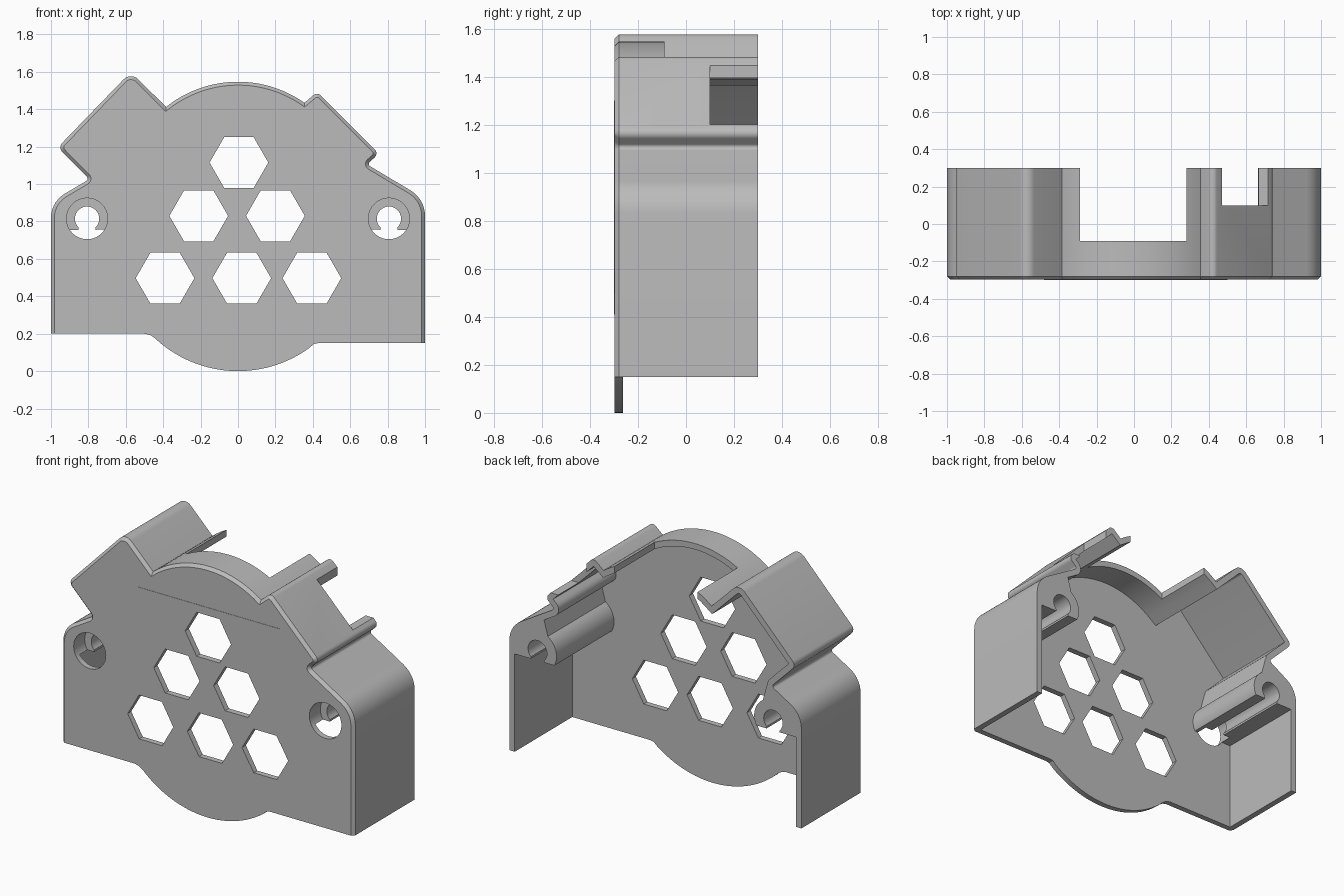
import bpy, bmesh
from math import sin, cos, pi, radians, sqrt
from mathutils import Vector

if "Cube" in bpy.data.objects:
    bpy.data.objects.remove(bpy.data.objects["Cube"])

FRONT, BEVEL_Y, PLATE_BACK, BACK = -0.298, -0.28, -0.263, 0.3
WALL, CHAMFER = 0.037, 0.018

grey = bpy.data.materials.new("plain grey")
grey.use_nodes = True
grey.diffuse_color = (0.5, 0.5, 0.5, 1)
grey.node_tree.nodes["Principled BSDF"].inputs["Base Color"].default_value = (0.5, 0.5, 0.5, 1)


def loft(name, rings):
    """Solid through rings of (x, z) points, given as (y, points) pairs."""
    bm = bmesh.new()
    loops = [[bm.verts.new((x, y, z)) for x, z in pts] for y, pts in rings]
    for a, b in zip(loops, loops[1:]):
        for i in range(len(a)):
            j = (i + 1) % len(a)
            bm.faces.new((a[i], a[j], b[j], b[i]))
    bm.faces.new(loops[0])
    bm.faces.new(loops[-1])
    bmesh.ops.recalc_face_normals(bm, faces=bm.faces[:])
    mesh = bpy.data.meshes.new(name)
    bm.to_mesh(mesh)
    bm.free()
    obj = bpy.data.objects.new(name, mesh)
    bpy.context.collection.objects.link(obj)
    return obj


def prism(name, pts, y0, y1):
    return loft(name, [(y0, pts), (y1, pts)])


def box(name, x0, x1, y0, y1, z0, z1):
    return prism(name, [(x0, z0), (x1, z0), (x1, z1), (x0, z1)], y0, y1)


def ring(x, z, r, n):
    return [(x + r * cos(2 * pi * i / n), z + r * sin(2 * pi * i / n)) for i in range(n)]


def cut(obj, cutters):
    for c in cutters:
        c.hide_render = True
        m = obj.modifiers.new("cut", "BOOLEAN")
        m.operation, m.solver, m.object = "DIFFERENCE", "EXACT", c
    bpy.context.view_layer.update()
    graph = bpy.context.evaluated_depsgraph_get()
    obj.data = bpy.data.meshes.new_from_object(obj.evaluated_get(graph))
    obj.modifiers.clear()


def side(a, b):
    d = (b - a).normalized()
    return Vector((-d.y, d.x))


def rounded_path(corners, inset=0.0):
    """Open path inset to its left, with each corner rounded by its radius."""
    p = [Vector(c[:2]) for c in corners]
    moved, radii = [], []
    for i, c in enumerate(corners):
        n0 = side(p[max(i - 1, 0)], p[max(i, 1)])
        n1 = side(p[min(i, len(p) - 2)], p[min(i + 1, len(p) - 1)])
        moved.append(p[i] + (n0 + n1) * inset / (1 + n0.dot(n1)))
        convex = n0.x * n1.y - n0.y * n1.x > 0
        radii.append(max(c[2] + (-inset if convex else inset), 0) if c[2] else 0)
    out = []
    for i, (q, r) in enumerate(zip(moved, radii)):
        if not r:
            out.append(tuple(q))
            continue
        u, v = (moved[i - 1] - q).normalized(), (moved[i + 1] - q).normalized()
        half = u.angle(v) / 2
        centre = q + (u + v).normalized() * r / sin(half)
        s = q + u * r * cos(half) / sin(half) - centre
        e = q + v * r * cos(half) / sin(half) - centre
        total = s.angle(e)
        for k in range(8):
            t = k / 7
            w = (s * sin((1 - t) * total) + e * sin(t * total)) / sin(total)
            out.append(tuple(centre + w))
    return out


def arc_points(x0, x1, centre, r, sign, n=28):
    xs = [x0 + (x1 - x0) * i / n for i in range(n + 1)]
    return [(x, centre + sign * sqrt(r * r - x * x)) for x in xs]


# Upper outline (x, z, corner radius), from lower +x corner over to lower -x corner
corners = [(1, 0.15, 0), (1, 0.92, 0.16), (0.69, 1.105, 0.015), (0.7535, 1.1635, 0.03),
           (0.424, 1.493, 0.03)]
corners += [(x, z, 0) for x, z in arc_points(0.355, -0.385, 0.93, 0.617, 1)]
corners += [(-0.573, 1.6, 0.055), (-0.9637, 1.1956, 0.035), (-0.795, 1.026, 0.015),
            (-1, 0.905, 0.15), (-1, 0.2, 0)]
outer = rounded_path(corners)
lower = [(-0.5, 0.2), (-0.47, 0.193), (-0.445, 0.177)]
lower += arc_points(-0.42, 0.38, 0.65, 0.65, -1)
lower += [(0.405, 0.145), (0.43, 0.15)]

# Front plate with chamfered rim, and the thin raised panel on it
plate = loft("front_plate", [(FRONT, rounded_path(corners, CHAMFER) + lower),
                             (BEVEL_Y, outer + lower), (PLATE_BACK, outer + lower)])
panel = box("raised_panel", -0.48, 0.5, -0.3, -0.29, 0.41, 1.3)

# Wall that follows the upper outline
inner = rounded_path(corners, WALL)
wall = prism("surround_wall", outer + inner[::-1], PLATE_BACK, BACK)

# Hexagonal vents and screw recesses
vents = [prism("vent_cutter", ring(x, z, 0.157, 6), -0.4, -0.2) for x, z in
         [(0.005, 1.115), (-0.21, 0.83), (0.2, 0.83), (-0.39, 0.497), (0.02, 0.497), (0.395, 0.497)]]
SX, SZ = 0.807, 0.815
recesses = [prism("recess_cutter", ring(s * SX, SZ, 0.11, 40), -0.4, -0.19) for s in (1, -1)]
cut(plate, vents + recesses)
cut(panel, vents)

# Openings in the top and in the sloped wall
openings = [box("top_opening_cutter", -0.29, 0.28, -0.09, 0.5, 1.3, 1.7),
            box("slope_opening_cutter", 0.47, 0.9, 0.1, 0.5, 1.2, 1.456)]
cut(wall, openings)

# Screw bosses with flat undersides and slotted bores
bosses, bores = [], []
for s, name in ((1, "left_screw_boss"), (-1, "right_screw_boss")):
    pts = [(SX + 0.13 * cos(radians(a)), SZ + 0.13 * sin(radians(a))) for a in range(207, 122, -6)]
    pts += [(0.765, 1.03), (0.915, 0.945), (0.965, 0.89), (0.98, 0.83), (0.98, 0.755)]
    boss = prism(name, [(s * x, z) for x, z in pts], PLATE_BACK, BACK)
    bore = prism("bore_cutter", ring(s * SX, SZ, 0.065, 32), -0.4, 0.4)
    slot = box("slot_cutter", s * SX - 0.045, s * SX + 0.045, -0.4, 0.4, 0.7, 0.775)
    cut(boss, recesses + [bore, slot])
    bosses.append(boss)
    bores += [bore, slot]

for c in vents + recesses + openings + bores:
    bpy.data.objects.remove(c)

# Colour and shading
for obj in [plate, panel, wall] + bosses:
    obj.data.materials.clear()
    obj.data.materials.append(grey)
    for f in obj.data.polygons:
        f.material_index = 0
    bpy.ops.object.select_all(action="DESELECT")
    obj.select_set(True)
    bpy.context.view_layer.objects.active = obj
    bpy.ops.object.shade_smooth_by_angle(angle=radians(30))
